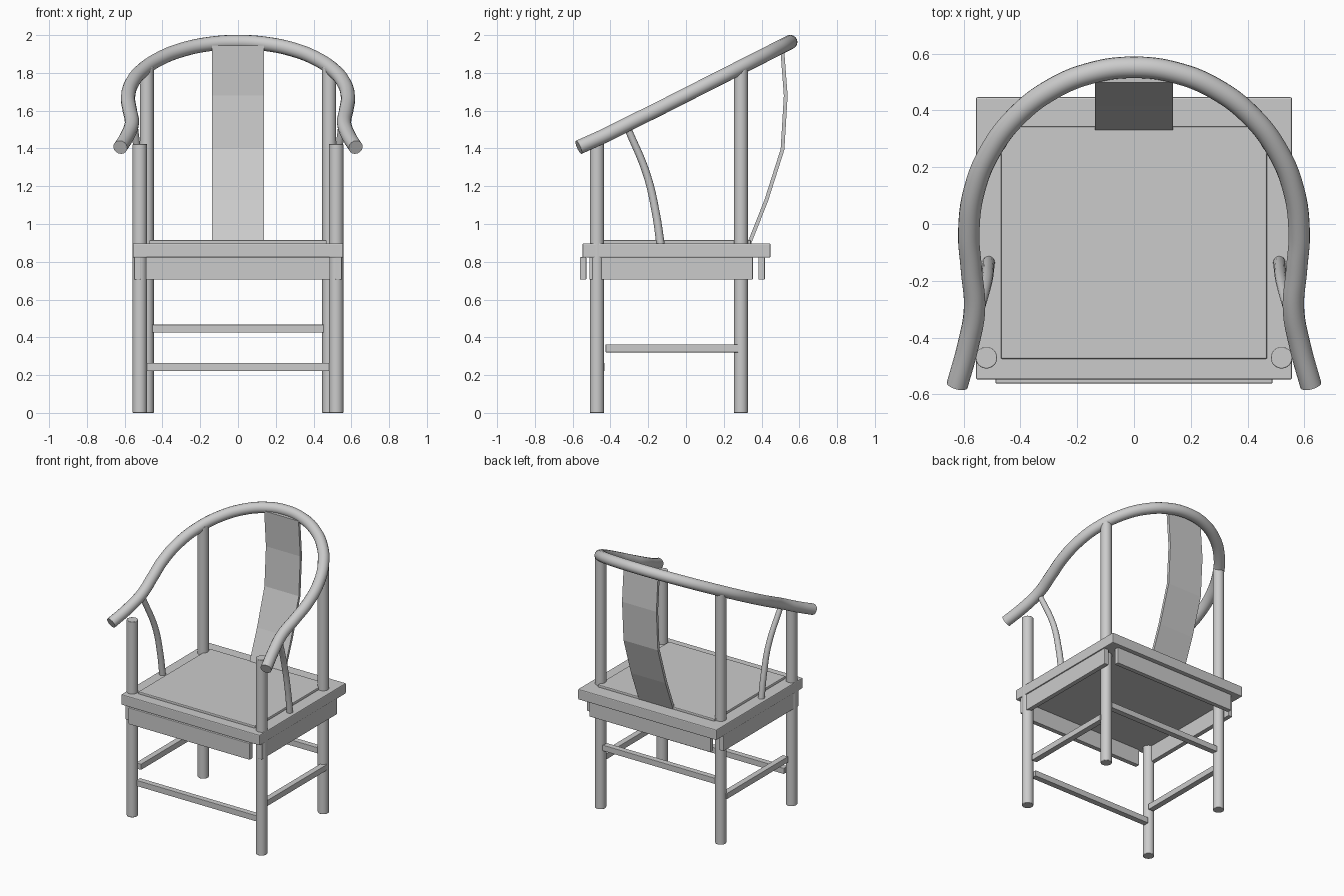
import bpy, math

if "Cube" in bpy.data.objects:
    bpy.data.objects.remove(bpy.data.objects["Cube"])


def smooth(ob):
    bpy.ops.object.select_all(action='DESELECT')
    ob.select_set(True)
    bpy.context.view_layer.objects.active = ob
    bpy.ops.object.shade_smooth_by_angle(angle=math.radians(35))


def box(name, lo, hi, bevel=0.004):
    bpy.ops.mesh.primitive_cube_add(size=1, location=[(a + b) / 2 for a, b in zip(lo, hi)])
    ob = bpy.context.object
    ob.name = name
    ob.scale = [b - a for a, b in zip(lo, hi)]
    bpy.ops.object.transform_apply(location=False, rotation=False, scale=True)
    mod = ob.modifiers.new("soft_edges", 'BEVEL')
    mod.width, mod.segments = bevel, 2
    return ob


def post(name, x, y, top, r):
    bpy.ops.mesh.primitive_cylinder_add(vertices=32, radius=r, depth=top, location=(x, y, top / 2))
    ob = bpy.context.object
    ob.name = name
    mod = ob.modifiers.new("soft_edges", 'BEVEL')
    mod.width, mod.segments = 0.003, 2
    smooth(ob)


def tube(name, pts, r):
    # pts: (x, y, z, radius factor)
    cu = bpy.data.curves.new(name, 'CURVE')
    cu.dimensions = '3D'
    cu.bevel_depth, cu.bevel_resolution = r, 6
    cu.resolution_u = 8
    cu.use_fill_caps = True
    sp = cu.splines.new('BEZIER')
    sp.bezier_points.add(len(pts) - 1)
    for bp, p in zip(sp.bezier_points, pts):
        bp.co, bp.radius = p[:3], p[3]
        bp.handle_left_type = bp.handle_right_type = 'AUTO'
    ob = bpy.data.objects.new(name, cu)
    bpy.context.collection.objects.link(ob)
    bpy.ops.object.select_all(action='DESELECT')
    ob.select_set(True)
    bpy.context.view_layer.objects.active = ob
    bpy.ops.object.convert(target='MESH')
    smooth(bpy.context.object)


# Seat frame and raised panel
box("seat", (-0.557, -0.548, 0.822), (0.557, 0.447, 0.898), 0.006)
box("seat_panel", (-0.469, -0.476, 0.86), (0.469, 0.344, 0.915), 0.006)

# Front and back aprons and stretchers
box("front_apron", (-0.488, -0.562, 0.705), (0.488, -0.528, 0.824))
box("back_apron", (-0.488, 0.383, 0.705), (0.488, 0.417, 0.824))
box("front_stretcher", (-0.485, -0.474, 0.222), (0.485, -0.432, 0.264), 0.002)
box("back_stretcher", (-0.455, 0.27, 0.425), (0.455, 0.312, 0.467), 0.002)

# Parts repeated on both sides
for side, s in (("left", -1), ("right", 1)):
    post(side + "_front_leg", s * 0.52, -0.471, 1.423, 0.038)
    post(side + "_back_leg", s * 0.483, 0.291, 1.83, 0.037)
    xs = sorted((s * 0.516, s * 0.55))
    box(side + "_apron", (xs[0], -0.512, 0.705), (xs[1], 0.354, 0.824))
    xs = sorted((s * 0.482, s * 0.524))
    box(side + "_stretcher", (xs[0], -0.425, 0.321), (xs[1], 0.276, 0.363), 0.002)
    tube(side + "_arm_support",
         [(s * 0.512, -0.133, 0.88, 1.05), (s * 0.514, -0.16, 1.06, 1.0),
          (s * 0.520, -0.207, 1.26, 0.95), (s * 0.548, -0.31, 1.51, 0.9)], 0.021)

# Horseshoe arm rail: sloped arc with outward-flaring hand ends
flare = [(0.623, -0.568, 1.406, 1), (0.585, -0.43, 1.468, 1),
         (0.562, -0.30, 1.533, 1), (0.573, -0.16, 1.602, 1)]
arc = []
for i in range(13):
    a = math.pi * i / 12
    y = -0.03 + 0.582 * math.sin(a)
    arc.append((0.582 * math.cos(a), y, 1.668 + 0.507 * (y + 0.03), 1))
tube("arm_rail", flare + arc + [(-x, y, z, f) for x, y, z, f in reversed(flare)], 0.038)

# Curved back splat: faceted strip given thickness
prof = [(0.332, 0.89), (0.425, 1.125), (0.511, 1.395), (0.528, 1.68), (0.508, 1.945)]
verts = [(x, y, z) for y, z in prof for x in (-0.138, 0.138)]
faces = [(2 * i, 2 * i + 1, 2 * i + 3, 2 * i + 2) for i in range(len(prof) - 1)]
me = bpy.data.meshes.new("back_splat")
me.from_pydata(verts, [], faces)
splat = bpy.data.objects.new("back_splat", me)
bpy.context.collection.objects.link(splat)
mod = splat.modifiers.new("thickness", 'SOLIDIFY')
mod.thickness, mod.offset = 0.02, 0
